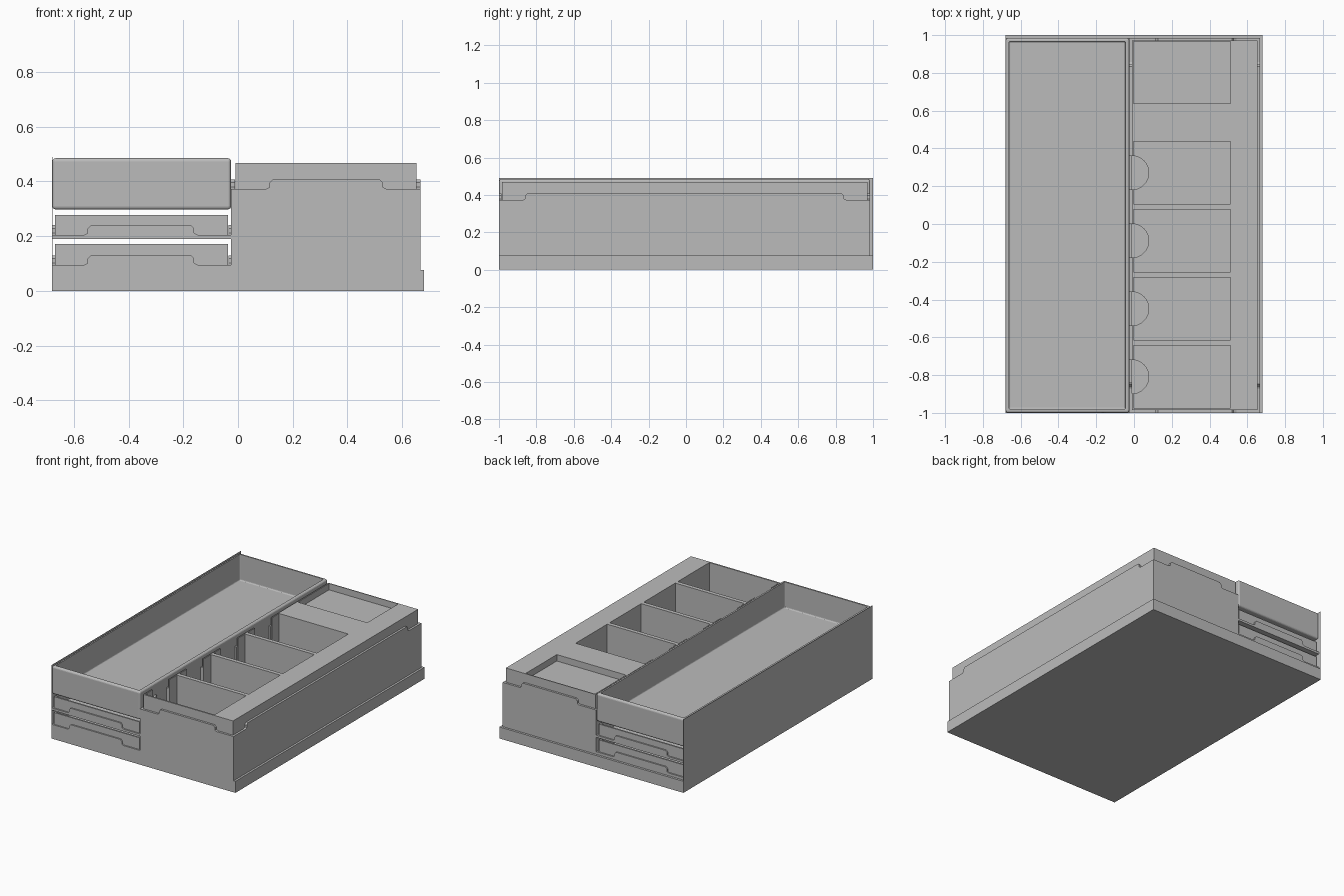
import bpy, bmesh
from mathutils import Matrix, Vector

old = bpy.data.objects.get("Cube")
if old:
    bpy.data.objects.remove(old, do_unlink=True)

grey = bpy.data.materials.new("matte grey")
grey.use_nodes = True
COLOUR = (0.5, 0.5, 0.5, 1)
grey.diffuse_color = COLOUR
for node in grey.node_tree.nodes:
    if node.type == "BSDF_PRINCIPLED":
        node.inputs["Base Color"].default_value = COLOUR


def finish(name, bm):
    bmesh.ops.recalc_face_normals(bm, faces=bm.faces)
    mesh = bpy.data.meshes.new(name)
    bm.to_mesh(mesh)
    bm.free()
    mesh.materials.append(grey)
    obj = bpy.data.objects.new(name, mesh)
    bpy.context.collection.objects.link(obj)
    return obj


def add_box(bm, x, y, z):
    size = Vector((x[1] - x[0], y[1] - y[0], z[1] - z[0]))
    mid = Vector((sum(x), sum(y), sum(z))) / 2
    m = Matrix.Translation(mid) @ Matrix.Diagonal((*size, 1))
    bmesh.ops.create_cube(bm, size=1, matrix=m)


def boxes(name, *spans, bevel=0):
    bm = bmesh.new()
    for span in spans:
        add_box(bm, *span)
    if bevel:
        bmesh.ops.bevel(bm, geom=bm.edges[:], offset=bevel, segments=4,
                        profile=0.5, affect="EDGES")
    return finish(name, bm)


def cut(obj, cutter):
    cutter.hide_render = True
    mod = obj.modifiers.new("cut", "BOOLEAN")
    mod.operation, mod.solver, mod.object = "DIFFERENCE", "EXACT", cutter
    mod.use_self = True
    bpy.context.view_layer.objects.active = obj
    bpy.ops.object.modifier_apply(modifier=mod.name)
    bpy.data.objects.remove(cutter, do_unlink=True)


def add_wall(bm, place, ends, tab, z, thick, slots=()):
    """Wall with a raised middle tab; place maps (along, across, up) to xyz.
    Slots are (start, end, bottom) gaps cut down from the tab."""
    (a, b), (c, d), (low, mid, top) = ends, tab, z
    r = 0.012
    outline = [(a, low), (b, low), (b, mid), (d + r, mid), (d, mid + r / 2),
               (d, top - r), (d - r, top)]
    for start, end, bottom in reversed(slots):
        outline += [(end, top), (end, bottom), (start, bottom), (start, top)]
    outline += [(c + r, top), (c, top - r), (c, mid + r / 2), (c - r, mid), (a, mid)]
    rings = [[bm.verts.new(place(u, t, w)) for u, w in outline] for t in thick]
    bm.faces.new(rings[0])
    bm.faces.new(rings[1])
    for i in range(len(outline)):
        j = (i + 1) % len(outline)
        bm.faces.new((rings[0][i], rings[0][j], rings[1][j], rings[1][i]))


def sleeve(name, x, y, z, tab_x, tab_y, floor, t, slots=()):
    """Open carton with a lowered rim at its four corners."""
    bm = bmesh.new()
    inner_x, inner_y = (x[0] + t, x[1] - t), (y[0] + t, y[1] - t)
    add_box(bm, inner_x, inner_y, (z[0], z[0] + floor))
    for thick in ((y[0], inner_y[0]), (inner_y[1], y[1])):
        add_wall(bm, lambda u, v, w: (u, v, w), x, tab_x, z, thick)
    for thick, gaps in (((x[0], inner_x[0]), slots), ((inner_x[1], x[1]), ())):
        add_wall(bm, lambda u, v, w: (v, u, w), inner_y, tab_y, z, thick, gaps)
    return finish(name, bm)


def fingers(name, x, radius, ys, z):
    bm = bmesh.new()
    for y in ys:
        bmesh.ops.create_cone(bm, cap_ends=True, segments=40, radius1=radius,
                              radius2=radius, depth=z[1] - z[0],
                              matrix=Matrix.Translation((x, y, sum(z) / 2)))
    return finish(name, bm)


# Box base and its one tall side
boxes("box_base", ((-0.679, 0.681), (-1, 1), (0, 0.077)))
boxes("box_tall_side", ((-0.681, -0.679), (-1, 1), (0, 0.49)))

# Pocket layout of the card tray
pitch, pocket, finger = 0.36, 0.333, 0.09
starts = [-0.975 + pitch * i for i in range(4)]
centres = [s + pocket / 2 for s in starts]

# Card carton on the right, its inner side slotted for fingers
sleeve("card_carton", (-0.025, 0.667), (-1, 0.985), (0.077, 0.373, 0.408),
       (0.115, 0.53), (-0.86, 0.845), 0.014, 0.014,
       [(max(c - finger, -0.84), c + finger, 0.1) for c in centres])

# Card tray: four deep pockets, one shallow recess, half-round finger slots
card_tray = boxes("card_tray", ((-0.01, 0.653), (-0.985, 0.971), (0.092, 0.468)))
pockets = [((-0.002, 0.51), (s, s + pocket), (0.112, 0.6)) for s in starts]
pockets.append(((-0.002, 0.51), (0.637, 0.965), (0.425, 0.6)))
cut(card_tray, boxes("pocket_cutter", *pockets))
cut(card_tray, fingers("finger_cutter", -0.012, finger, centres, (0.05, 0.6)))

# Two stacked low cartons on the left, each holding a shallow tray
for label, low, mid, tab, top in (("lower", 0.077, 0.095, 0.13, 0.172),
                                  ("upper", 0.19, 0.205, 0.24, 0.278)):
    sleeve(label + "_carton", (-0.679, -0.025), (-1, 0.985), (low, mid, tab),
           (-0.55, -0.16), (-0.86, 0.845), 0.009, 0.009)
    tray = boxes(label + "_tray", ((-0.67, -0.037), (-0.988, 0.973), (low + 0.009, top)))
    cut(tray, boxes("tray_cutter", ((-0.66, -0.047), (-0.978, 0.963), (low + 0.02, 0.6))))

# Large open tray on top of the stack
top_tray = boxes("top_tray", ((-0.679, -0.025), (-0.999, 0.985), (0.298, 0.485)), bevel=0.012)
cut(top_tray, boxes("tray_cutter", ((-0.662, -0.044), (-0.98, 0.967), (0.312, 0.7)), bevel=0.008))

# Crisp corners, smooth finger slots
bpy.ops.object.select_all(action="DESELECT")
card_tray.select_set(True)
bpy.context.view_layer.objects.active = card_tray
bpy.ops.object.shade_smooth_by_angle(angle=0.3)
